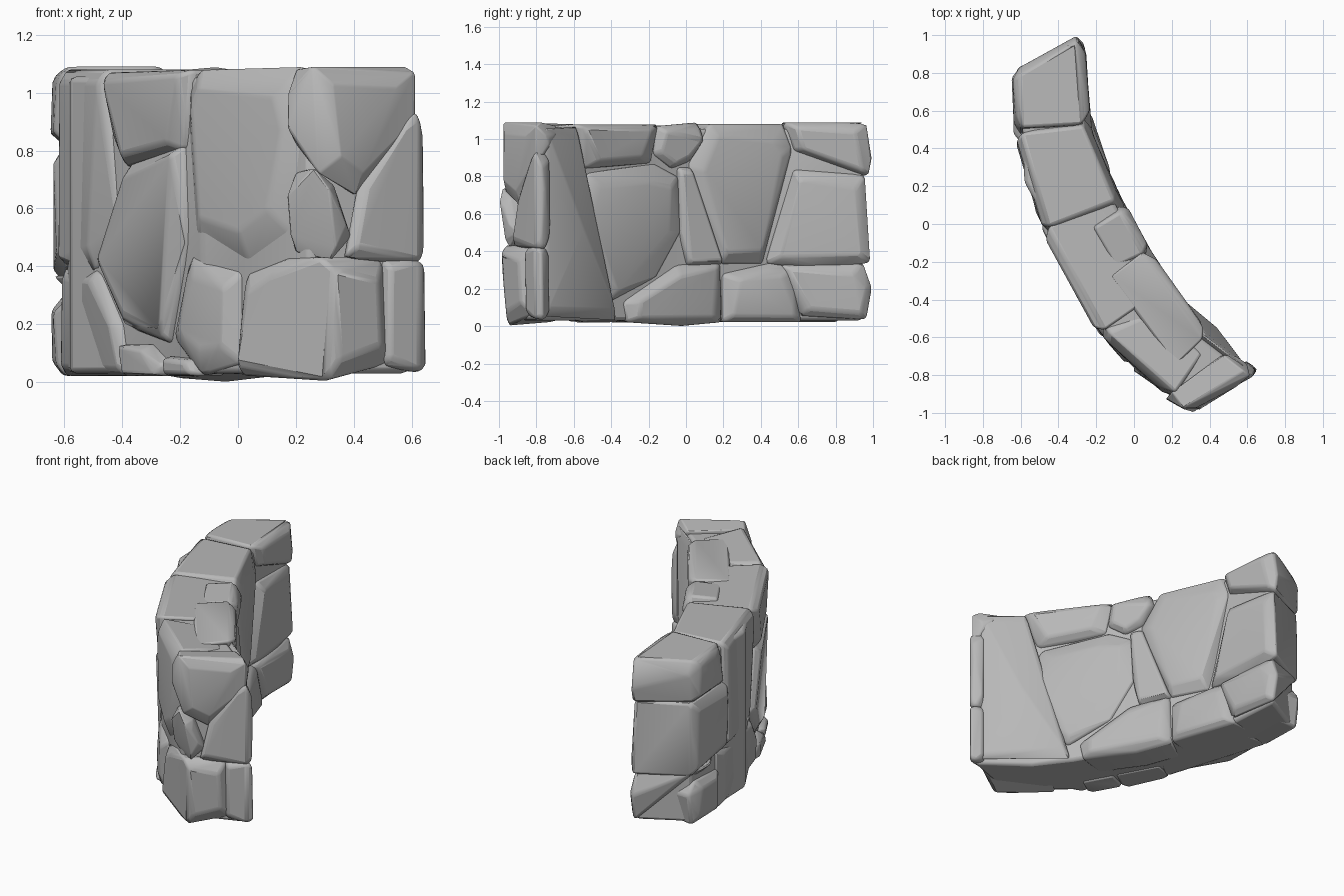
import bpy, bmesh, math, random
from mathutils import Vector

random.seed(4)
if "Cube" in bpy.data.objects:
    bpy.data.objects.remove(bpy.data.objects["Cube"], do_unlink=True)

grey = bpy.data.materials.new("stone grey")
grey.use_nodes = True
grey.diffuse_color = (.48, .48, .48, 1)
grey.node_tree.nodes["Principled BSDF"].inputs["Base Color"].default_value = grey.diffuse_color

# Wall plan, counter-clockwise, so the inside is always to the left
OUTER = [(-.64, .82), (-.62, .22), (-.5, 0), (-.16, -.63), (.28, -1.01)]
END = [(.28, -1.01), (.65, -.78)]
INNER = [(.65, -.78), (.35, -.55), (.2, -.35), (0, 0), (-.23, .45), (-.27, 1)]


def on_plan(path, axis, value):
    """Point and inward normal where the path reaches a value on an axis."""
    for a, b in zip(path, path[1:]):
        t = (value - a[axis]) / (b[axis] - a[axis])
        if t <= 1 or b == path[-1]:
            a, b = Vector(a), Vector(b)
            along = (b - a).normalized()
            return (a.lerp(b, t)).to_3d(), Vector((-along.y, along.x, 0))


def finish(name, bm, bevel):
    """Turn the mesh into a softly bevelled, smooth shaded object."""
    bmesh.ops.recalc_face_normals(bm, faces=bm.faces)
    mesh = bpy.data.meshes.new(name)
    bm.to_mesh(mesh)
    bm.free()
    mesh.materials.append(grey)
    obj = bpy.data.objects.new(name, mesh)
    bpy.context.collection.objects.link(obj)
    mod = obj.modifiers.new("soft edges", "BEVEL")
    mod.width = bevel
    mod.segments = 2
    mod.limit_method = "ANGLE"
    mod.angle_limit = math.radians(14)
    bpy.ops.object.select_all(action="DESELECT")
    obj.select_set(True)
    bpy.context.view_layer.objects.active = obj
    bpy.ops.object.shade_smooth_by_angle(angle=math.radians(25))


def stone(name, outer=(), end=(), inner=(), depth=0.0, groove=.035, rim=.065, taper=.1):
    """Chiselled hull: outlines on the wall faces, with a raised inset face."""
    bm = bmesh.new()
    for path, axis, outline in ((OUTER, 1, outer), (END, 0, end), (INNER, 1, inner)):
        ring = []
        for value, z in outline:
            p, n = on_plan(path, axis, value)
            ring.append((p + Vector((0, 0, z)), n))
        if not ring:
            continue
        middle = sum((p for p, n in ring), Vector()) / len(ring)
        for p, n in ring:
            bm.verts.new(p + n * groove)
            inset = (middle - p).normalized() * rim * random.uniform(.6, 1.5)
            bm.verts.new(p + inset + n * random.uniform(-.012, .008))
            if depth:
                bm.verts.new(p.lerp(middle, taper) + n * depth)
    hull = bmesh.ops.convex_hull(bm, input=bm.verts)
    loose = {g for g in hull["geom_interior"] + hull["geom_unused"]
             if isinstance(g, bmesh.types.BMVert)}
    bmesh.ops.delete(bm, geom=list(loose), context="VERTS")
    bmesh.ops.dissolve_limit(bm, angle_limit=math.radians(7),
                             verts=bm.verts, edges=bm.edges)
    finish(name, bm, .014)


# Solid core behind the joints
bm = bmesh.new()
plan = []
for path, axis, values in ((OUTER, 1, (.79, .22, 0, -.63, -.96)),
                           (INNER, 1, (-.765, -.55, -.35, 0, .45, .955))):
    for v in values:
        p, n = on_plan(path, axis, v)
        plan.append(bm.verts.new(p + n * .04 + Vector((0, 0, .03))))
base = bm.faces.new(plan)
top = bmesh.ops.extrude_face_region(bm, geom=[base])["geom"]
bmesh.ops.translate(bm, vec=(0, 0, 1.025),
                    verts=[g for g in top if isinstance(g, bmesh.types.BMVert)])
finish("wall_core", bm, .02)

# Back end, full thickness
stone("back_cap_stone",
      outer=[(.81, .82), (.83, 1), (.79, 1.08), (.51, 1.09), (.46, .82)],
      inner=[(.53, 1.09), (.58, .94), (.98, .8), (1, .9), (.97, 1.09)])
stone("back_middle_stone",
      outer=[(.82, .34), (.82, .81), (.42, .82), (.42, .4)],
      inner=[(.44, .33), (.58, .84), (.96, .81), (.99, .34), (.75, .3)])
stone("back_base_stone",
      outer=[(.82, .36), (.58, .37)],
      inner=[(.6, .05), (.5, .33), (.95, .34), (1, .2), (.97, .03)])
stone("back_corner_stone", depth=.2,
      outer=[(.81, .02), (.84, .22), (.78, .3), (.52, .28), (.52, .02)])
stone("back_inner_base_stone", depth=.25,
      inner=[(.21, .02), (.21, .28), (.46, .34), (.58, .31), (.62, .02)])
stone("tall_top_stone", rim=.08,
      outer=[(.48, 1.08), (-.03, 1.08), (-.1, .55), (.04, .38), (.46, .4)],
      inner=[(.52, 1.08), (.14, 1.08), (.02, .85), (.2, .33), (.42, .33), (.57, .95)])

# Outer face
stone("outer_top_stone", depth=.34,
      outer=[(-.03, 1.07), (-.58, 1.08), (-.54, .8), (-.16, .74), (-.07, .85)])
stone("outer_long_stone", depth=.22,
      outer=[(-.18, .75), (-.53, .82), (-.55, .48), (-.44, .13), (-.15, .19), (.02, .42)])
stone("outer_base_stone", depth=.25,
      outer=[(.55, .02), (.55, .4), (.02, .39), (-.13, .2), (-.17, .02)])
stone("outer_large_pebble", depth=.15, rim=.03,
      outer=[(-.15, .02), (-.15, .13), (-.32, .13), (-.44, .06), (-.42, .02)])
stone("outer_small_pebble", depth=.15, rim=.02,
      outer=[(-.42, .02), (-.42, .09), (-.6, .08), (-.62, .02)])
stone("outer_great_stone", depth=.3, groove=.05, rim=.1,
      outer=[(-.54, 1.02), (-.6, 1.08), (-.93, 1.09), (-.95, .9), (-.91, .5),
             (-.78, .39), (-.58, .47), (-.54, .8)])
stone("outer_middle_base_stone", depth=.25,
      outer=[(-.46, .15), (-.57, .45), (-.76, .38), (-.76, .06), (-.64, .02)])

# Front end
stone("front_base_stone", depth=.2,
      outer=[(-.76, .02), (-.77, .37), (-.9, .43)],
      end=[(.3, .43), (.52, .43), (.54, .06), (.32, 0)])
stone("front_corner_stone", rim=.03,
      end=[(.51, .05), (.51, .43), (.63, .42), (.65, .22), (.64, .03)],
      inner=[(-.78, .04), (-.725, .05), (-.725, .42), (-.78, .42)])
stone("front_side_stone", rim=.05,
      end=[(.38, .42), (.43, .68), (.6, .96), (.65, .72), (.64, .41)],
      inner=[(-.78, .42), (-.725, .42), (-.725, .92), (-.78, .92)])
stone("front_pebble", depth=.15, rim=.06,
      outer=[(-.92, .45), (-.92, .72)],
      end=[(.28, .74), (.35, .68), (.41, .5), (.34, .42)])
stone("front_cap_stone", groove=.04, rim=.08,
      outer=[(-.92, .82), (-.92, 1.08)],
      end=[(.28, 1.09), (.6, 1.09), (.62, .92), (.43, .64), (.3, .72)],
      inner=[(-.77, 1.07), (-.66, 1.07), (-.7, .9), (-.77, .9)])

# Inner face
stone("inner_front_slab", depth=.14, groove=.02, taper=.35,
      inner=[(-.74, .05), (-.74, 1.06), (-.57, 1.07), (-.54, .84), (-.57, .55),
             (-.43, .18), (-.36, .03)])
stone("inner_top_stone", depth=.25,
      inner=[(-.58, 1.08), (-.53, .84), (-.17, .87), (-.13, 1.08)])
stone("inner_round_stone", depth=.2, rim=.04,
      inner=[(-.14, 1.07), (-.16, .92), (-.06, .84), (.04, .88), (.11, 1), (.08, 1.09)])
stone("inner_great_stone", depth=.22, rim=.08,
      inner=[(-.51, .82), (-.15, .87), (-.02, .8), (-.01, .5), (-.14, .26),
             (-.38, .13), (-.52, .35), (-.57, .6)])
stone("inner_narrow_stone", depth=.2, rim=.03,
      inner=[(-.03, .85), (.04, .85), (.14, .55), (.21, .33), (.02, .32), (-.02, .5)])
stone("inner_base_stone", depth=.24,
      inner=[(-.3, .02), (-.32, .13), (-.03, .33), (.2, .34), (.21, .02), (0, 0)])
